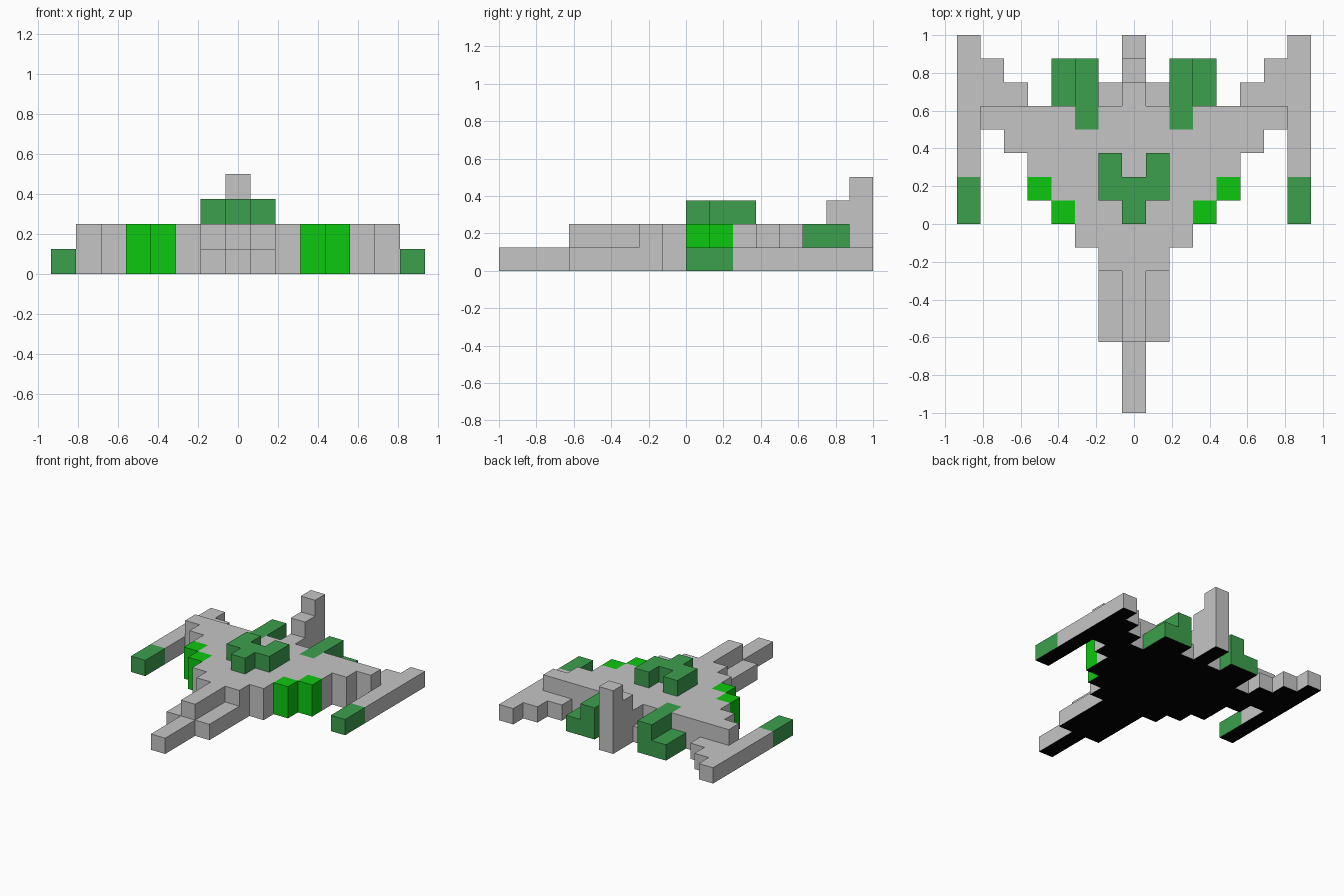
import bpy, bmesh
from mathutils import Vector

if "Cube" in bpy.data.objects:
    bpy.data.objects.remove(bpy.data.objects["Cube"])

S = 0.125  # block size


def material(name, rgb):
    m = bpy.data.materials.new(name)
    m.diffuse_color = (*rgb, 1)
    m.use_nodes = True
    m.node_tree.nodes["Principled BSDF"].inputs["Base Color"].default_value = m.diffuse_color
    return m


GREY = material("hull grey", (0.56, 0.56, 0.56))
GREEN = material("dark green", (0.045, 0.35, 0.075))
BRIGHT = material("bright green", (0.004, 0.58, 0.005))
BLACK = material("underside black", (0.0, 0.0, 0.0))

# Each part: colour and block runs (column from centre, row start, row end,
# layer start, layer end), mirrored in x. Row 0 is the nose tip.
PARTS = {
    "fuselage": (GREY, [(0, 0, 16, 0, 1), (0, 3, 16, 1, 2),
                        (1, 3, 14, 0, 1), (1, 6, 13, 1, 2)]),
    "tail_fin": (GREY, [(0, 14, 16, 2, 3), (0, 15, 16, 3, 4)]),
    "wings": (GREY, [(2, 7, 13, 0, 2), (3, 9, 13, 0, 2), (4, 10, 13, 0, 2),
                     (5, 11, 13, 0, 2), (6, 12, 13, 0, 2),
                     (5, 13, 14, 0, 1), (6, 13, 15, 0, 1)]),
    "wing_booms": (GREY, [(7, 10, 16, 0, 1)]),
    "boom_tips": (GREEN, [(7, 8, 10, 0, 1)]),
    "wing_lights": (BRIGHT, [(3, 8, 9, 0, 2), (4, 9, 10, 0, 2)]),
    "engines": (GREEN, [(2, 12, 13, 1, 2), (2, 13, 15, 0, 2), (3, 13, 15, 0, 1)]),
    "cockpit": (GREEN, [(0, 8, 10, 2, 3), (1, 9, 11, 2, 3)]),
}

# Fill the block grid; later parts replace earlier ones
grid = {}
for part, (mat, runs) in PARTS.items():
    for i, j0, j1, k0, k1 in runs:
        for j in range(j0, j1):
            for k in range(k0, k1):
                grid[i, j, k] = grid[-i, j, k] = part


def build(part, mat):
    """Make the outer skin of one part, leaving out faces between blocks."""
    bm = bmesh.new()
    for cell in [c for c, p in grid.items() if p == part]:
        centre = Vector((cell[0] * S, (cell[1] + 0.5) * S - 1, (cell[2] + 0.5) * S))
        for axis in range(3):
            for sign in (-1, 1):
                near = list(cell)
                near[axis] += sign
                if tuple(near) in grid:
                    continue
                n, u, v = Vector(), Vector(), Vector()
                n[axis] = sign
                u[(axis + 1) % 3] = sign
                v[(axis + 2) % 3] = 1
                face = bm.faces.new([bm.verts.new(centre + (n + a * u + b * v) * S / 2)
                                     for a, b in ((-1, -1), (1, -1), (1, 1), (-1, 1))])
                # Dark underside at ground level
                face.material_index = int(axis == 2 and sign < 0 and cell[2] == 0)
    bmesh.ops.remove_doubles(bm, verts=bm.verts, dist=0.001)
    bmesh.ops.dissolve_limit(bm, angle_limit=0.01, verts=bm.verts, edges=bm.edges,
                             delimit={'MATERIAL'})
    me = bpy.data.meshes.new(part)
    bm.to_mesh(me)
    bm.free()
    me.materials.append(mat)
    me.materials.append(BLACK)
    bpy.context.collection.objects.link(bpy.data.objects.new(part, me))


for part, (mat, runs) in PARTS.items():
    build(part, mat)
